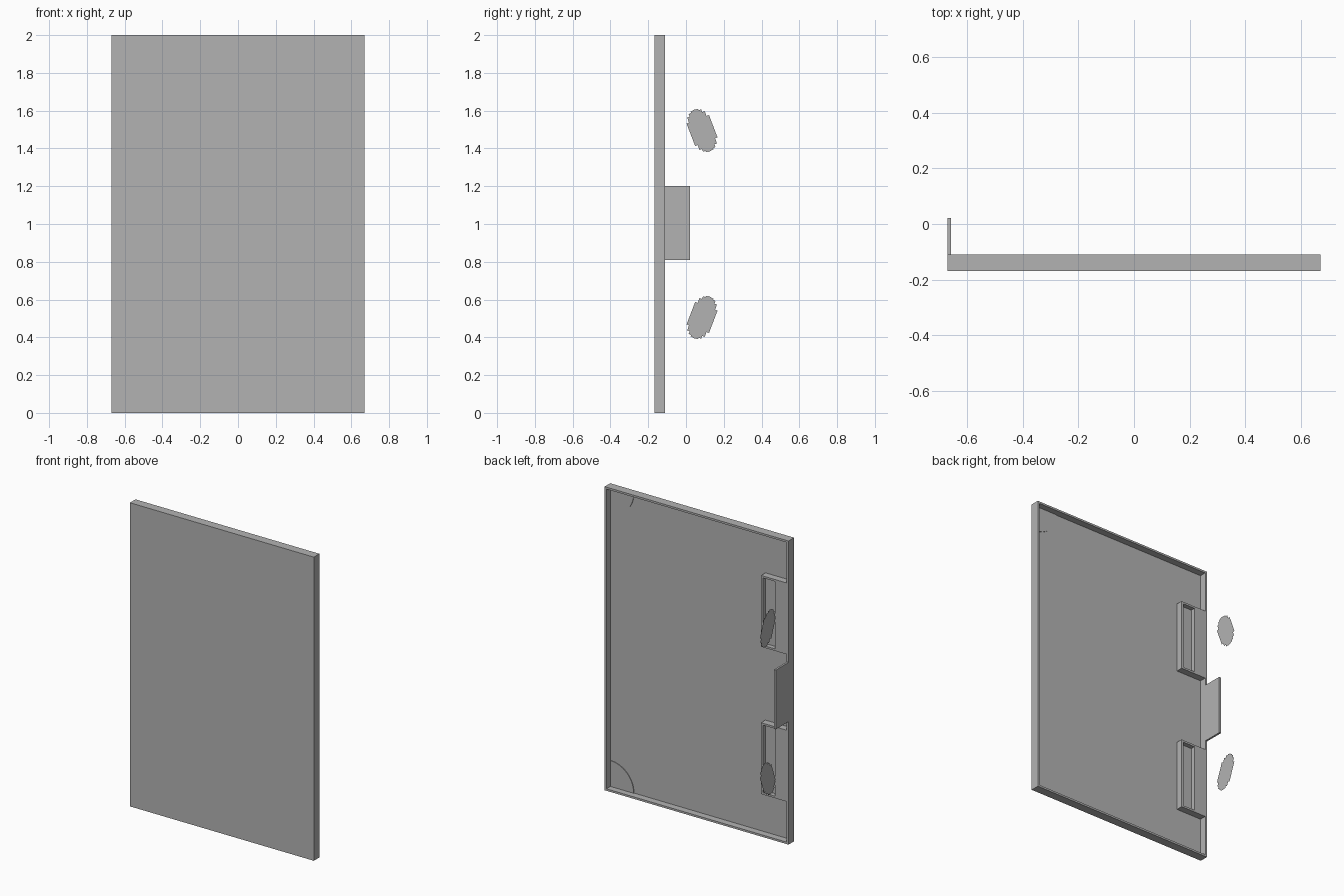
import bpy, bmesh, math
from mathutils import Vector

cube = bpy.data.objects.get("Cube")
if cube:
    bpy.data.objects.remove(cube, do_unlink=True)

GREY = bpy.data.materials.new("plain_grey")
GREY.use_nodes = True
GREY.diffuse_color = (0.45, 0.45, 0.45, 1)
GREY.node_tree.nodes["Principled BSDF"].inputs["Base Color"].default_value = (0.45, 0.45, 0.45, 1)

WALL = 0.013
HALF_W, FRONT, BACK, TOP = 0.67, -0.168, -0.11, 2.0
FLOOR = FRONT + WALL
MID = TOP / 2


def finish(name, bm):
    bmesh.ops.recalc_face_normals(bm, faces=bm.faces[:])
    mesh = bpy.data.meshes.new(name)
    bm.to_mesh(mesh)
    bm.free()
    mesh.materials.append(GREY)
    obj = bpy.data.objects.new(name, mesh)
    bpy.context.collection.objects.link(obj)
    return obj


def box(name, lo, hi, recess=None, depth=0):
    """Box between two corners; recess = (x0, x1, z0, z1) sunk into its back face."""
    lo, hi = Vector(lo), Vector(hi)
    bm = bmesh.new()
    bmesh.ops.create_cube(bm, size=1)
    for v in bm.verts:
        v.co = Vector([(a + b) / 2 + c * (b - a) for a, b, c in zip(lo, hi, v.co)])
    if recess:
        x0, x1, z0, z1 = recess
        centre = (lo + hi) / 2
        back = max(bm.faces, key=lambda f: f.calc_center_median().y)
        bmesh.ops.inset_region(bm, faces=[back], thickness=WALL / 2)
        corners = list(back.verts)
        bottom = bmesh.ops.extrude_discrete_faces(bm, faces=[back])["faces"][0]
        for verts, y in ((corners, hi.y), (bottom.verts, hi.y - depth)):
            for v in verts:
                v.co = (x0 if v.co.x < centre.x else x1, y,
                        z0 if v.co.z < centre.z else z1)
    return finish(name, bm)


# Door panel: shallow tray open at the back
box("door_panel", (-HALF_W, FRONT, 0), (HALF_W, BACK, TOP),
    (-HALF_W + WALL, HALF_W - WALL, WALL, TOP - WALL), BACK - FLOOR)

# Side flap standing off the back edge
box("side_flap", (-HALF_W, BACK, 0.81), (-HALF_W + WALL, 0.022, 1.2))


def corner_plate(name, side):
    """Thin quarter disc in a corner of the tray."""
    radius, steps = 0.17, 16
    corner = Vector((HALF_W - WALL, FLOOR, MID + side * (MID - WALL)))
    bm = bmesh.new()
    pts = [corner] + [corner + Vector((-math.cos(a), 0, -side * math.sin(a))) * radius
                      for a in (i * math.pi / 2 / steps for i in range(steps + 1))]
    face = bm.faces.new([bm.verts.new(p) for p in pts])
    new = bmesh.ops.extrude_face_region(bm, geom=[face])["geom"]
    bmesh.ops.translate(bm, vec=(0, 0.004, 0),
                        verts=[g for g in new if isinstance(g, bmesh.types.BMVert)])
    finish(name, bm)


def striped_disc(name, side):
    """Flat tilted oval made of parallel strips with stepped ends."""
    count, half_width = 9, 0.0635
    centre = Vector((-0.655, 0.085, MID + side * 0.495))
    along = Vector((0, 0.356, -0.934 * side))
    across = Vector((0, 0.934, 0.356 * side))
    step = 2 * half_width / count
    bm = bmesh.new()
    for i in range(count):
        o = -half_width + (i + 0.5) * step
        h = 0.118 * math.sqrt(1 - (o / 0.067) ** 2)
        bm.faces.new([bm.verts.new(centre + across * (o + s * step / 2) + along * t * h)
                      for s, t in ((-1, -1), (1, -1), (1, 1), (-1, 1))])
    finish(name, bm)


# Mirrored upper and lower fittings
for label, side in (("upper", 1), ("lower", -1)):
    z0, z1 = sorted((MID + side * 0.25, MID + side * 0.72))
    box(label + "_hinge_block", (-HALF_W + WALL, FLOOR, z0), (-0.47, BACK, z1),
        (-0.572, -0.47 - WALL, z0 + WALL, z1 - WALL), 0.03)
    corner_plate(label + "_corner_plate", side)
    striped_disc(label + "_striped_disc", side)
